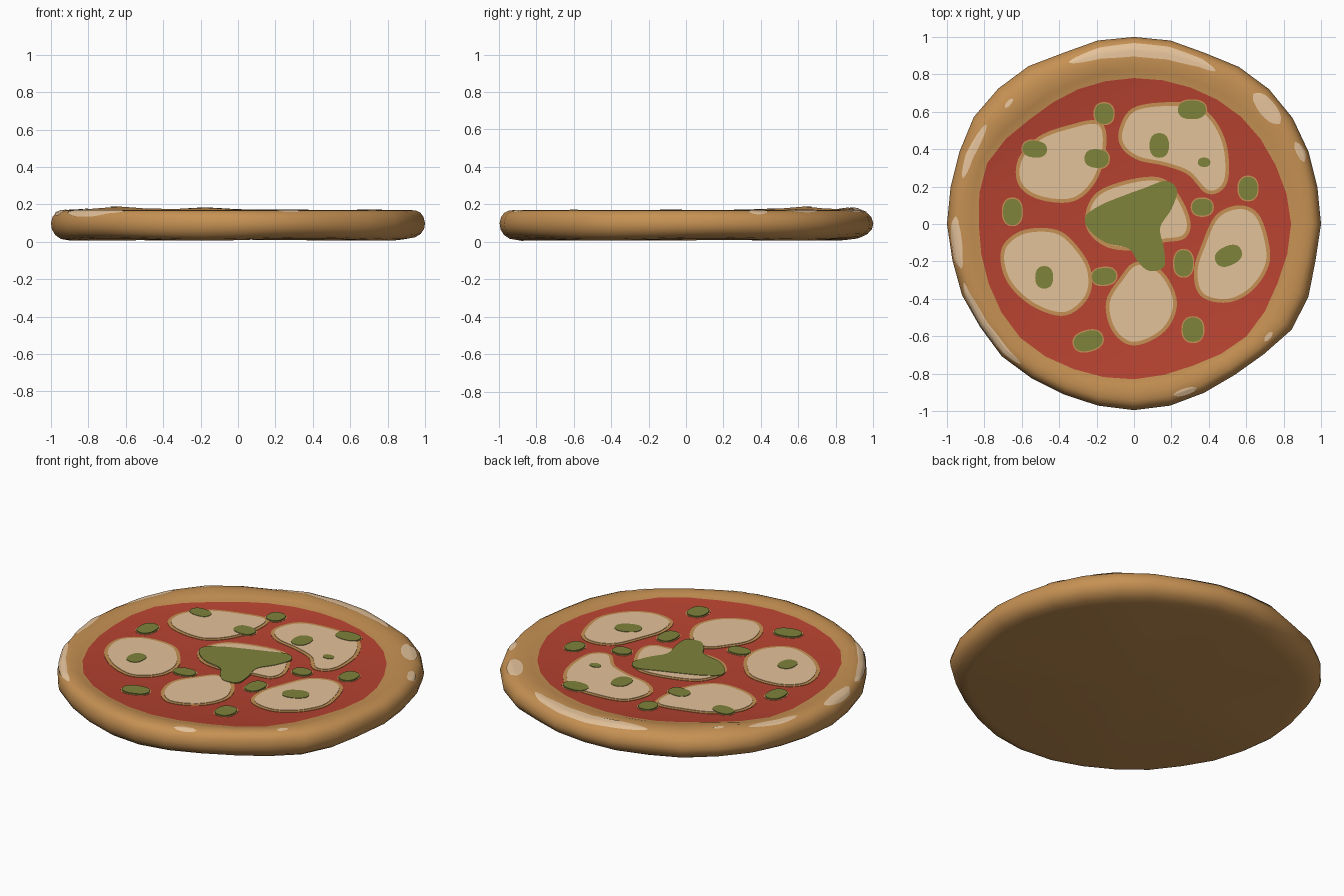
import bpy, bmesh, math
from mathutils import Vector

if "Cube" in bpy.data.objects:
    bpy.data.objects.remove(bpy.data.objects["Cube"])


def material(name, rgb):
    m = bpy.data.materials.new(name)
    lin = [((c / 255 + 0.055) / 1.055) ** 2.4 for c in rgb]
    m.diffuse_color = (*lin, 1)
    m.use_nodes = True
    m.node_tree.nodes["Principled BSDF"].inputs["Base Color"].default_value = m.diffuse_color
    return m


CRUST = material("baked_crust", (198, 145, 83))
SAUCE = material("tomato_red", (183, 67, 49))
CHEESE = material("pale_cream", (228, 194, 154))
BASIL = material("basil_green", (126, 131, 59))


def make_object(name, bm, mats, angle=None):
    bmesh.ops.recalc_face_normals(bm, faces=bm.faces)
    me = bpy.data.meshes.new(name)
    bm.to_mesh(me)
    bm.free()
    for m in mats:
        me.materials.append(m)
    ob = bpy.data.objects.new(name, me)
    bpy.context.collection.objects.link(ob)
    if angle:
        bpy.context.view_layer.objects.active = ob
        ob.select_set(True)
        bpy.ops.object.shade_smooth_by_angle(angle=math.radians(angle))
        ob.select_set(False)
    return ob


def spline(pts, steps=6):
    """Closed smooth outline through a few points."""
    out, n = [], len(pts)
    for i in range(n):
        a, b, c, d = (Vector(pts[(i + k) % n]) for k in (-1, 0, 1, 2))
        for s in range(steps):
            t = s / steps
            out.append(0.5 * (2 * b + (c - a) * t + (2 * a - 5 * b + 4 * c - d) * t * t
                              + (3 * b - a - 3 * c + d) * t ** 3))
    return out


def grow(pts, d):
    """Offset an outline outwards."""
    n = len(pts)
    area = sum(pts[i - 1].x * pts[i].y - pts[i].x * pts[i - 1].y for i in range(n))
    sign = 1 if area > 0 else -1
    out = []
    for i in range(n):
        t = (pts[(i + 1) % n] - pts[i - 1]).normalized()
        out.append(pts[i] + Vector((t.y, -t.x)) * sign * d)
    return out


def plate(name, outline, top, mat):
    """Thin topping lying on the sauce."""
    bm = bmesh.new()
    up = [bm.verts.new((p.x, p.y, top)) for p in outline]
    lo = [bm.verts.new((p.x, p.y, 0.154)) for p in outline]
    bm.faces.new(up)
    for i in range(len(up)):
        bm.faces.new((up[i - 1], up[i], lo[i], lo[i - 1]))
    bmesh.ops.triangulate(bm, faces=[f for f in bm.faces if len(f.verts) > 4])
    return make_object(name, bm, [mat])


# Pizza base: outer rim radii (32 sides) and sauce edge radii (16)
N = 32
RIM = [1, 1, 1.01, 1.02, 1.02, 1.01, .99, 1, 1, 1, .99, 1.015, 1.025, 1.03, 1.01, 1,
       1, .99, .995, .99, 1, .99, .985, .99, .995, .99, .977, .97, .983, 1.015, 1.01, .99]
EDGE = [.84, .82, .81, .79, .78, .78, .79, .85, .83, .84, .86, .84, .83, .82, .85, .83]
EDGE = [p.x for p in spline([(r, 0) for r in EDGE], 2)]
TOP = [(0, .156), (.2, .164), (.45, .171), (.7, .167), (.85, .155), (.95, .133), (1, .1)]
UNDER = [(.97, .065), (.86, .035), (.68, .014), (.4, .006)]


def bump(deg, u):
    g = lambda c, w: math.exp(-((deg - c) / w) ** 2)
    return math.sin(math.pi * min(u, 1)) * (0.018 * g(135, 12) + 0.013 * g(103, 9))


def corner(i, u, z, top=True):
    i %= N
    a = 2 * math.pi * i / N
    r = EDGE[i] + (RIM[i] - EDGE[i]) * u
    z += bump(360 * i / N, u) if top else 0.007 * (1 + math.sin(5 * a + 1)) * (1 - z / .1)
    return Vector((r * math.cos(a), r * math.sin(a), z))


bm = bmesh.new()
rings = [[bm.verts.new(corner(i, u, z)) for i in range(N)] for u, z in TOP]
rings += [[bm.verts.new(corner(i, u, z, False)) for i in range(N)] for u, z in UNDER]
for p, q in zip(rings, rings[1:]):
    for i in range(N):
        bm.faces.new((p[i - 1], p[i], q[i], q[i - 1]))
hub = bm.verts.new((0, 0, .012))
for i in range(N):
    bm.faces.new((rings[-1][i - 1], rings[-1][i], hub))
bm.faces.new(rings[0]).material_index = 1
make_object("crust_and_sauce", bm, [CRUST, SAUCE], 50)


def on_crust(deg, r):
    """Point just above the crust's upper surface."""
    f = (deg % 360) / 360 * N
    i, t = int(f), f % 1
    rs = EDGE[i % N] * (1 - t) + EDGE[(i + 1) % N] * t
    ro = RIM[i % N] * (1 - t) + RIM[(i + 1) % N] * t
    u = min(max((r - rs) / (ro - rs), 0.02), 0.95)
    for (u0, z0), (u1, z1) in zip(TOP, TOP[1:]):
        if u <= u1:
            z = z0 + (z1 - z0) * (u - u0) / (u1 - u0)
            break
    p = corner(i, u, z).lerp(corner(i + 1, u, z), t)
    return p + Vector((p.x * .002, p.y * .002, .003))


# Pale flour patches on the crust: angle, radius, half angle, half width
PATCHES = [(87, .93, 25, .036), (41, .945, 6.5, .045), (23.5, .97, 3.5, .022),
           (155.5, .95, 9.5, .022), (136, .93, 2, .012), (186, .955, 8.5, .028),
           (215, .965, 16, .022), (287, .94, 4, .018), (320, .94, 2, .014)]
for deg, r, ha, hw in PATCHES:
    bm = bmesh.new()
    cols = max(6, int(ha * 1.5))
    rows = []
    for c in range(cols + 1):
        s = -0.995 + 1.99 * c / cols
        w = hw * (1 - s * s) ** 0.5
        rows.append([bm.verts.new(on_crust(deg + s * ha, r + w * (k / 4 - 1))) for k in range(9)])
    for a, b in zip(rows, rows[1:]):
        for k in range(8):
            bm.faces.new((a[k], b[k], b[k + 1], a[k + 1]))
    ob = make_object("flour_patch", bm, [CHEESE], 50)
    if ob.data.polygons[0].normal.z < 0:
        ob.data.flip_normals()

# Melted cheese with browned borders
BLOBS = [
    [(-.6, .34), (-.5, .45), (-.34, .51), (-.19, .53), (-.17, .4), (-.22, .24), (-.33, .14),
     (-.5, .15), (-.6, .22)],
    [(-.06, .5), (0, .6), (.15, .63), (.32, .62), (.42, .54), (.48, .4), (.48, .23), (.4, .18),
     (.3, .28), (.17, .33), (.03, .36), (-.05, .42)],
    [(.56, .08), (.65, .04), (.7, -.1), (.7, -.22), (.62, -.34), (.5, -.4), (.37, -.37),
     (.34, -.25), (.38, -.12), (.45, .03)],
    [(.02, -.22), (.14, -.27), (.21, -.42), (.15, -.56), (0, -.63), (-.1, -.56), (-.13, -.42),
     (-.06, -.3)],
    [(-.68, -.12), (-.58, -.05), (-.42, -.05), (-.32, -.13), (-.25, -.25), (-.26, -.38),
     (-.37, -.47), (-.52, -.43), (-.64, -.33), (-.69, -.22)],
    [(-.2, .14), (-.05, .21), (.13, .23), (.22, .15), (.28, .02), (.26, -.06), (.15, -.08),
     (0, -.12), (-.15, -.1), (-.24, 0)],
]
for pts in BLOBS:
    o = spline(pts)
    plate("cheese_border", grow(o, .02), .1585, CRUST)
    plate("cheese", o, .161, CHEESE)

# Large basil leaf cluster in the middle
LEAF = [(-.26, .04), (-.18, .1), (-.06, .15), (.05, .19), (.17, .23), (.23, .18), (.2, .08),
        (.14, -.02), (.16, -.13), (.16, -.23), (.08, -.25), (.02, -.2), (-.03, -.13),
        (-.15, -.1), (-.24, -.03)]
plate("basil_cluster", spline(LEAF), .1635, BASIL)

# Small basil leaves: x, y, half sizes, turn
LEAVES = [(-.53, .4, .065, .045, -5), (-.16, .59, .05, .055, 0), (-.2, .35, .065, .05, -5),
          (.31, .61, .075, .05, 0), (.135, .42, .052, .066, 0), (.375, .33, .033, .025, 0),
          (.365, .09, .055, .045, 0), (.61, .19, .05, .062, 0), (-.65, .065, .05, .07, 0),
          (-.48, -.285, .048, .06, 0), (-.16, -.28, .065, .045, 5), (.265, -.21, .05, .07, 0),
          (.505, -.17, .075, .052, 25), (.315, -.565, .055, .065, 0), (-.245, -.625, .078, .052, 15)]
for x, y, rx, ry, turn in LEAVES:
    c, s = math.cos(math.radians(turn)), math.sin(math.radians(turn))
    o = []
    for k in range(28):
        a = 2 * math.pi * k / 28
        # slightly squared oval
        px, py = (math.copysign(abs(f) ** .85, f) * h
                  for f, h in ((math.cos(a), rx), (math.sin(a), ry)))
        o.append(Vector((x + px * c - py * s, y + px * s + py * c)))
    plate("basil_border", grow(o, .007), .1575, CRUST)
    plate("basil_leaf", o, .1635, BASIL)
